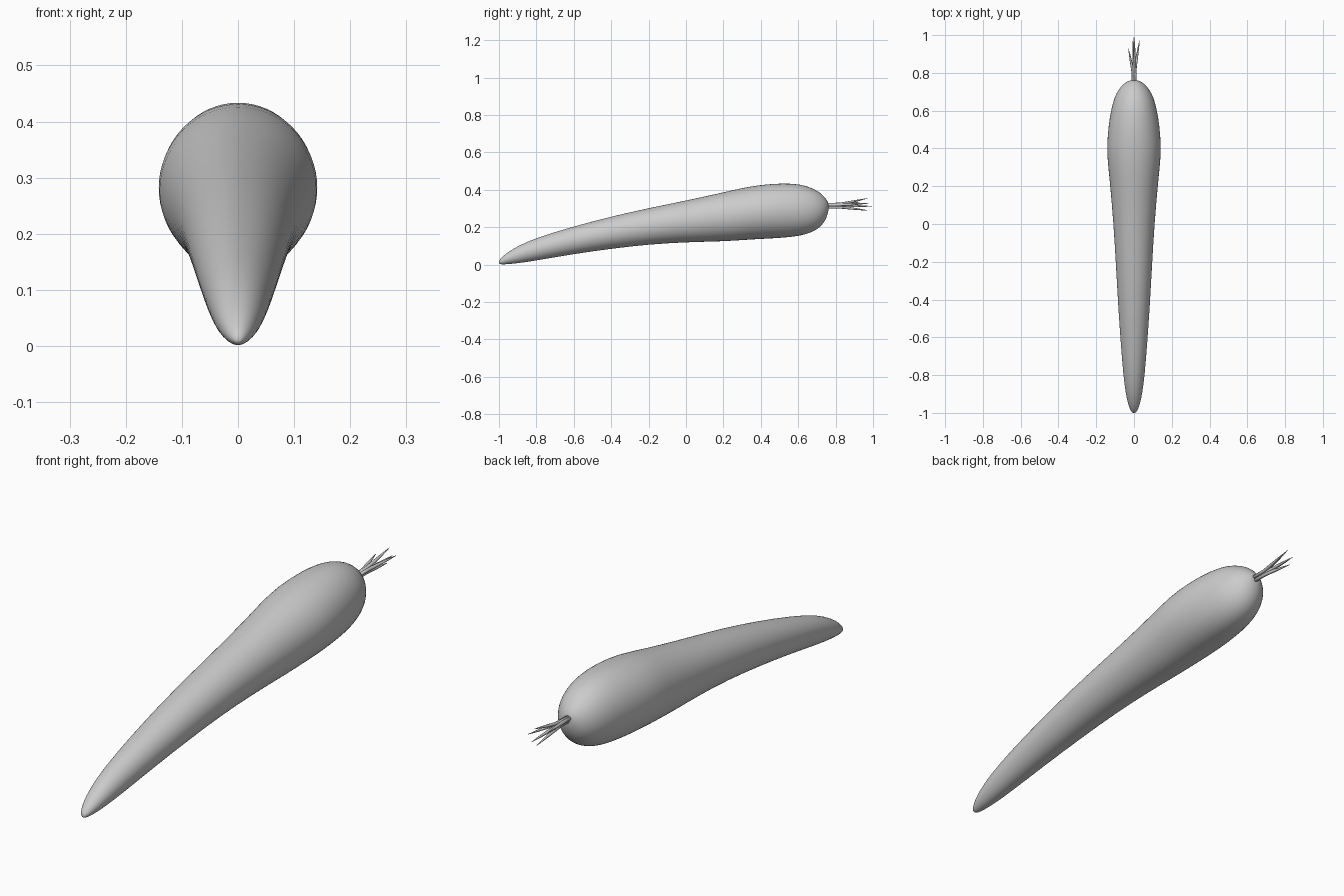
import bpy, bmesh, math
from mathutils import Vector

if "Cube" in bpy.data.objects:
    bpy.data.objects.remove(bpy.data.objects["Cube"])


def loft(name, rings, sides, subdiv):
    """Skin elliptical rings (x, y, z, half_width, half_height) running along y."""
    bm = bmesh.new()
    loops = []
    for x, y, z, rx, rz in rings:
        loops.append([bm.verts.new((x + rx * math.cos(2 * math.pi * i / sides), y,
                                    z + rz * math.sin(2 * math.pi * i / sides)))
                      for i in range(sides)])
    for a, b in zip(loops, loops[1:]):
        for i in range(sides):
            j = (i + 1) % sides
            bm.faces.new((a[i], a[j], b[j], b[i]))
    # close both ends with fans
    for loop in (loops[0], loops[-1]):
        c = bm.verts.new(sum((v.co for v in loop), Vector()) / sides)
        for i in range(sides):
            bm.faces.new((loop[i], loop[(i + 1) % sides], c))
    bmesh.ops.recalc_face_normals(bm, faces=bm.faces)
    mesh = bpy.data.meshes.new(name)
    bm.to_mesh(mesh)
    bm.free()
    mesh.polygons.foreach_set("use_smooth", [True] * len(mesh.polygons))
    obj = bpy.data.objects.new(name, mesh)
    bpy.context.collection.objects.link(obj)
    if subdiv:
        mod = obj.modifiers.new("smooth", 'SUBSURF')
        mod.levels = mod.render_levels = subdiv
    return obj


# Root: y, bottom z, top z, half width
profile = [
    (-1.0, 0.006, 0.020, 0.007), (-0.99, 0.001, 0.035, 0.017),
    (-0.96, 0.002, 0.062, 0.030), (-0.90, 0.007, 0.100, 0.044),
    (-0.80, 0.022, 0.145, 0.057), (-0.60, 0.057, 0.205, 0.073),
    (-0.40, 0.085, 0.258, 0.086), (-0.20, 0.108, 0.303, 0.097),
    (0.00, 0.120, 0.343, 0.109), (0.20, 0.124, 0.387, 0.126),
    (0.30, 0.131, 0.411, 0.137), (0.40, 0.137, 0.428, 0.145),
    (0.52, 0.143, 0.437, 0.136), (0.61, 0.153, 0.431, 0.121),
    (0.67, 0.171, 0.413, 0.104), (0.715, 0.197, 0.388, 0.081),
    (0.745, 0.234, 0.359, 0.053), (0.76, 0.275, 0.335, 0.025),
    (0.762, 0.300, 0.322, 0.008),
]
loft("root", [(0, y, (lo + hi) / 2, w, (hi - lo) / 2) for y, lo, hi, w in profile], 32, 1)

# Stalks: base offset (x, z), tip (x, y, z)
base_z = 0.315
stalks = [
    ((-0.006, 0.005), (-0.030, 0.93, 0.335)),
    ((0.006, 0.005), (0.030, 0.975, 0.328)),
    ((0.000, 0.008), (0.004, 0.97, 0.355)),
    ((0.000, -0.007), (-0.006, 0.97, 0.290)),
    ((0.000, 0.000), (0.000, 0.995, 0.312)),
]
for n, ((bx, bz), (tx, ty, tz)) in enumerate(stalks, 1):
    rings = []
    for t, r in ((0, 0.0075), (0.35, 0.007), (0.6, 0.0065), (0.85, 0.0035), (1, 0.0008)):
        y = 0.74 + (ty - 0.74) * t
        s = max(0, (t - 0.3) / 0.7) ** 1.2      # splay begins partway along
        x = bx + (tx - bx) * s
        z = base_z + bz + (tz - base_z - bz) * s
        rings.append((x, y, z, r, r))
    loft(f"stalk_{n}", rings, 8, 0)
